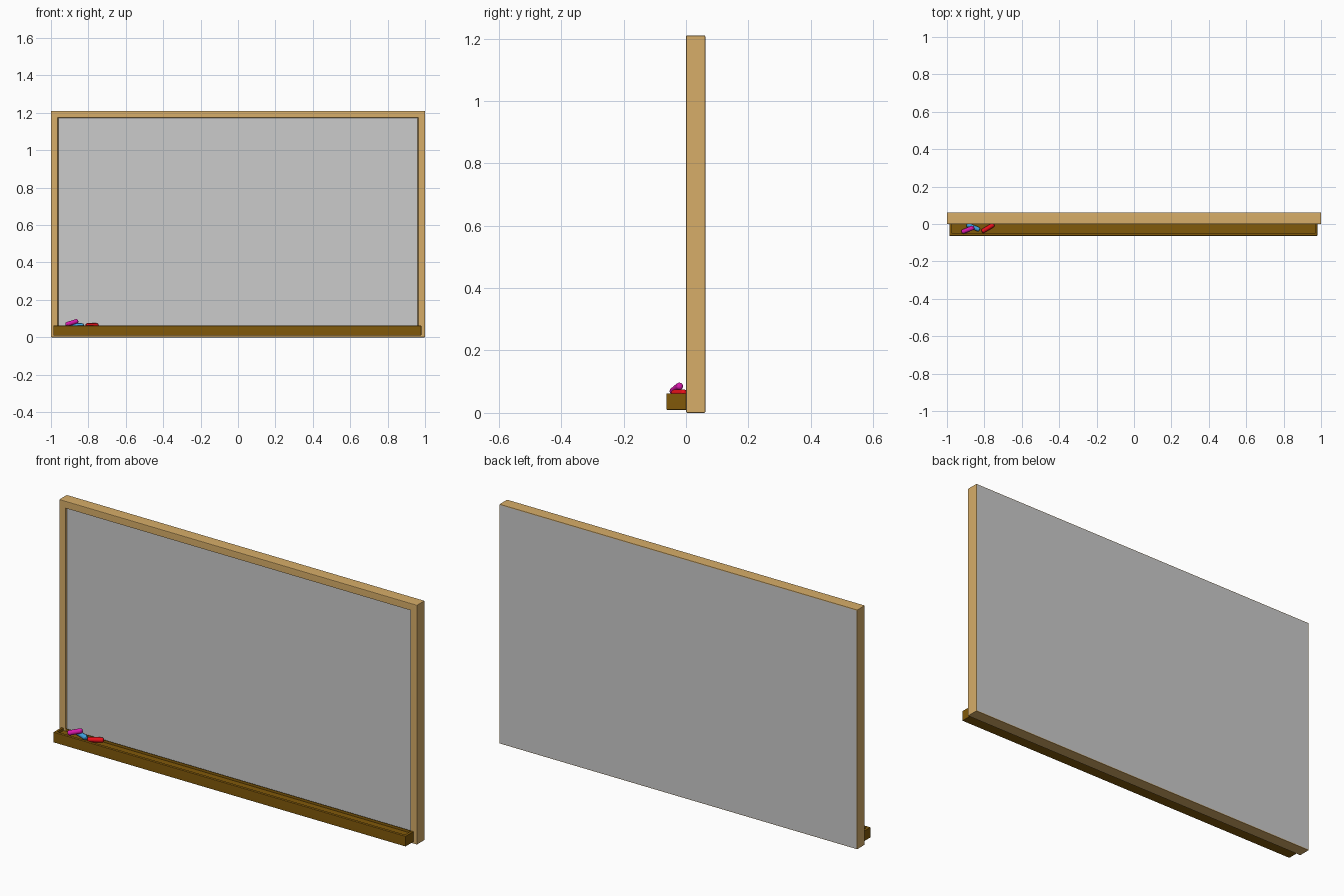
import bpy, bmesh
from mathutils import Vector

if "Cube" in bpy.data.objects:
    bpy.data.objects.remove(bpy.data.objects["Cube"])


def material(name, rgb):
    m = bpy.data.materials.new(name)
    m.diffuse_color = (*rgb, 1)
    m.use_nodes = True
    m.node_tree.nodes["Principled BSDF"].inputs["Base Color"].default_value = m.diffuse_color
    return m


GREY = material("board_grey", (0.53, 0.53, 0.53))
WOOD = material("light_wood", (0.68, 0.42, 0.14))
DARK = material("dark_wood", (0.22, 0.10, 0.003))


def largest_face(bm, facing):
    return max((f for f in bm.faces if f.normal.dot(facing) > 0.99), key=lambda f: f.calc_area())


def bevelled_box(lo, hi, bevel):
    bm = bmesh.new()
    bmesh.ops.create_cube(bm, size=1)
    lo, hi = Vector(lo), Vector(hi)
    for v in bm.verts:
        v.co = Vector([(a + b) / 2 + c * (b - a) for a, b, c in zip(lo, hi, v.co)])
    bmesh.ops.bevel(bm, geom=bm.edges[:], offset=bevel, segments=2, profile=0.5, affect='EDGES')
    bm.normal_update()
    return bm


def inset(bm, face, thickness, depth=0):
    bmesh.ops.inset_region(bm, faces=[face], thickness=thickness, depth=depth, use_even_offset=True)


def finish(bm, name, mats):
    bmesh.ops.recalc_face_normals(bm, faces=bm.faces[:])
    me = bpy.data.meshes.new(name)
    bm.to_mesh(me)
    bm.free()
    ob = bpy.data.objects.new(name, me)
    bpy.context.collection.objects.link(ob)
    for m in mats:
        me.materials.append(m)
    bpy.ops.object.select_all(action='DESELECT')
    ob.select_set(True)
    bpy.context.view_layer.objects.active = ob
    bpy.ops.object.shade_smooth_by_angle()
    # keep the large faces evenly shaded next to their bevels
    wn = ob.modifiers.new("even_shading", 'WEIGHTED_NORMAL')
    wn.keep_sharp = True
    return ob


# framed board: shallow inset writing surface in front, plain grey back
bm = bevelled_box((-1, 0, 0), (1, 0.062, 1.21), 0.004)
face = largest_face(bm, Vector((0, -1, 0)))
back = largest_face(bm, Vector((0, 1, 0)))
back.material_index = 1
inset(bm, face, 0.031)
inset(bm, face, 0.004, -0.010)
face.material_index = 1
finish(bm, "framed_board", [WOOD, GREY])

# tray: box with a trough reaching back to the board
bm = bevelled_box((-0.987, -0.063, 0.01), (0.98, 0.004, 0.062), 0.002)
face = largest_face(bm, Vector((0, 0, 1)))
inset(bm, face, 0.011)
for v in face.verts:
    if v.co.y > -0.02:
        v.co.y = 0.001
inset(bm, face, 0.0005, -0.012)
finish(bm, "chalk_tray", [DARK])


# chalk sticks with rounded ends
def chalk(name, a, b, r, rgb):
    a, b = Vector(a), Vector(b)
    bm = bmesh.new()
    bmesh.ops.create_cone(bm, cap_ends=True, segments=16, radius1=r, radius2=r, depth=(b - a).length)
    rims = [e for e in bm.edges if abs(e.verts[0].co.z - e.verts[1].co.z) < 1e-6]
    bmesh.ops.bevel(bm, geom=rims, offset=r * 0.75, segments=3, profile=0.5, affect='EDGES')
    ob = finish(bm, name, [material(name, rgb)])
    ob.location = (a + b) / 2
    ob.rotation_mode = 'QUATERNION'
    ob.rotation_quaternion = (b - a).to_track_quat('Z', 'Y')


chalk("red_chalk", (-0.814, -0.041, 0.063), (-0.748, -0.002, 0.063), 0.012, (0.80, 0.005, 0.01))
chalk("blue_chalk", (-0.895, -0.003, 0.063), (-0.825, -0.031, 0.063), 0.012, (0.05, 0.37, 0.75))
chalk("magenta_chalk", (-0.921, -0.044, 0.067), (-0.856, -0.018, 0.088), 0.012, (0.70, 0.01, 0.42))
